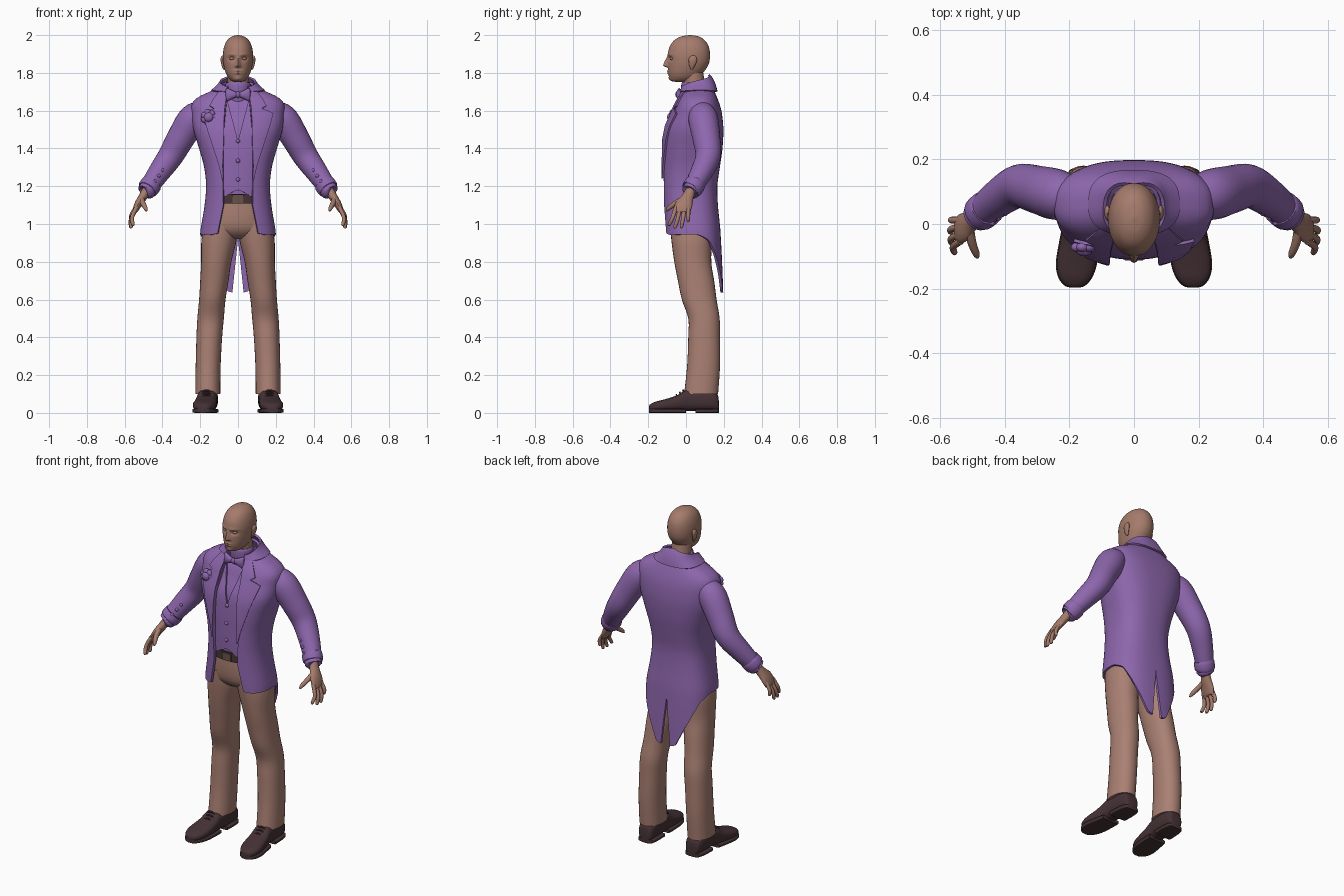
import bpy, bmesh, math
from mathutils import Vector as V

EXP = 2.6  # squareness of the body sections


def colour(name, rgb):
    m = bpy.data.materials.new(name)
    m.diffuse_color = (*rgb, 1)
    return m


PURPLE = colour("purple cloth", (0.27, 0.135, 0.42))
TAN = colour("tan trousers", (0.40, 0.215, 0.17))
SKIN = colour("skin", (0.38, 0.20, 0.15))
DARK = colour("dark leather", (0.06, 0.032, 0.036))
BUCKLE = colour("buckle bronze", (0.14, 0.085, 0.065))


def refine(rows, k=5):
    """Smooth rows of numbers with a Catmull-Rom curve."""
    out, last = [], len(rows) - 1
    for i in range(last):
        p = [rows[max(0, min(last, i + j))] for j in (-1, 0, 1, 2)]
        for s in range(k):
            t = s / k
            out.append([0.5 * (2*b + (c-a)*t + (2*a-5*b+4*c-d)*t*t + (3*b-a-3*c+d)*t**3)
                        for a, b, c, d in zip(*p)])
    return out + [list(rows[-1])]


def look(rows, t):
    """Linear lookup of a table keyed by its first column."""
    rows = sorted(rows)
    if t <= rows[0][0]:
        return rows[0][1:]
    for p, q in zip(rows, rows[1:]):
        if t <= q[0]:
            f = (t - p[0]) / max(1e-9, q[0] - p[0])
            return [a + (b - a) * f for a, b in zip(p[1:], q[1:])]
    return rows[-1][1:]


def build(name, grid, mat, closed=True, mirror=False, thick=0.0):
    """Skin a grid of points, capping the ends of closed sections."""
    bm = bmesh.new()
    g = [[bm.verts.new(p) for p in row] for row in grid]
    n = len(g[0])
    for r, s in zip(g, g[1:]):
        for j in range(n if closed else n - 1):
            k = (j + 1) % n
            bm.faces.new((r[j], r[k], s[k], s[j]))
    if closed:
        bm.faces.new(g[0])
        bm.faces.new(g[-1])
    bmesh.ops.recalc_face_normals(bm, faces=bm.faces[:])
    me = bpy.data.meshes.new(name)
    bm.to_mesh(me)
    bm.free()
    me.materials.append(mat)
    ob = bpy.data.objects.new(name, me)
    bpy.context.collection.objects.link(ob)
    if mirror:
        ob.modifiers.new("mirror", "MIRROR")
    if thick:
        s = ob.modifiers.new("thickness", "SOLIDIFY")
        s.thickness, s.offset = thick, 0
    return ob


def ring(c, a, b, e=2.0, n=32):
    pw = lambda v: math.copysign(abs(v) ** (2 / e), v)
    return [c + a * pw(math.cos(t)) + b * pw(math.sin(t))
            for t in (2 * math.pi * i / n for i in range(n))]


def stack(name, rows, mat, e=2.0, mirror=False, k=5, n=32):
    """Horizontal sections: z, centre x, half width, front y, back y."""
    return build(name, [ring(V((x, (f + b) / 2, z)), V((w, 0, 0)), V((0, (b - f) / 2, 0)), e, n)
                        for z, x, w, f, b in refine(rows, k)], mat, mirror=mirror)


def tube(name, rows, mat, ref=(0, 1, 0), mirror=True, k=5, n=20):
    """Path points x, y, z with radius along ref and across it."""
    rows = refine([r if len(r) == 5 else (*r, r[3]) for r in rows], k)
    pts, grid = [V(r[:3]) for r in rows], []
    for i, r in enumerate(rows):
        t = (pts[min(i + 1, len(pts) - 1)] - pts[max(i - 1, 0)]).normalized()
        a = (V(ref) - t * V(ref).dot(t)).normalized()
        grid.append(ring(pts[i], a * r[3], t.cross(a) * r[4], 2, n))
    return build(name, grid, mat, mirror=mirror)


def ball(name, c, s, mat, mirror=False):
    rows = [(math.cos(t), max(0.02, math.sin(t))) for t in (math.pi * i / 12 for i in range(13))]
    return build(name, [ring(V((c[0], c[1], c[2] + s[2] * h)), V((s[0] * r, 0, 0)),
                             V((0, s[1] * r, 0)), 2, 16) for h, r in rows], mat, mirror=mirror)


def shell(name, rows, edge, slit, top, hem, inset=0.0, thick=0.014, nu=36, nv=46):
    """Garment half from front edge (u=0) to back centre (u=1), mirrored."""
    rows, grid = refine(rows), []
    for j in range(nv + 1):
        line = []
        for i in range(nu + 1):
            u = i / nu
            zt, zh = look(top, u)[0], look(hem, u)[0]
            z = zt + (zh - zt) * j / nv
            w, f, b = look(rows, z)
            w, f, b = w - inset, f + inset, b - inset
            t0 = math.asin(min(1, look(edge, z)[0] / w) ** (EXP / 2))
            t1 = math.pi - math.asin(min(1, look(slit, z)[0] / w) ** (EXP / 2))
            t = t0 + (t1 - t0) * u
            c = math.cos(t)
            line.append((w * max(0, math.sin(t)) ** (2 / EXP),
                         (f + b) / 2 - (b - f) / 2 * math.copysign(abs(c) ** (2 / EXP), c), z))
        grid.append(line)
    return build(name, grid, PURPLE, closed=False, mirror=True, thick=thick)


# Tailcoat body: z, half width, front y, back y
COAT = [(1.755, .07, .01, .13), (1.725, .095, -.005, .14), (1.70, .14, -.015, .15),
        (1.665, .215, -.035, .165), (1.63, .245, -.055, .178), (1.58, .245, -.075, .19),
        (1.50, .235, -.11, .197), (1.40, .205, -.122, .192), (1.30, .178, -.125, .178),
        (1.20, .168, -.125, .165), (1.10, .176, -.122, .168), (1.00, .192, -.118, .178),
        (.95, .199, -.116, .182), (.80, .206, -.115, .19), (.63, .207, -.115, .197)]
NONE = [(0, 0)]
shell("tailcoat", COAT, [(.93, .11), (1.1, .076), (1.3, .08), (1.5, .075), (1.7, .055), (1.75, .045)],
      [(.64, .03), (.92, 0)], [(0, 1.72), (.5, 1.745), (1, 1.755)],
      [(0, .95), (.1, .942), (.45, .945), (.6, .915), (.72, .84), (.85, .74), (.95, .645), (1, .638)],
      inset=.006)
shell("waistcoat", COAT, [(1.44, 0), (1.66, .058)], NONE, [(0, 1.68)],
      [(0, 1.18), (.12, 1.145), (.3, 1.15)], inset=.02, thick=.01)
stack("shirt", [(z, 0, w - .028, f + .03, b - .028) for z, w, f, b in COAT[:11]], PURPLE, EXP)
shell("coat_collar", [(1.80, .064, 0, .112), (1.77, .082, -.012, .136), (1.735, .105, -.022, .152),
                      (1.69, .155, -.032, .164)], [(1.69, .06), (1.8, .045)], NONE,
      [(0, 1.725), (.5, 1.765), (1, 1.79)], [(0, 1.70), (.5, 1.705), (1, 1.70)], nv=10, thick=.012)

# Notched lapels laid over the chest
body = refine(COAT)


def front_y(x, z):
    w, f, b = look(body, z)
    return (f + b) / 2 - (b - f) / 2 * (1 - min(1, x / w) ** EXP) ** (1 / EXP)


lapel = []
LAPEL = [(1.24, .078, .084), (1.31, .08, .10), (1.45, .075, .145), (1.52, .074, .168),
         (1.585, .072, .186), (1.60, .07, .155), (1.61, .07, .125), (1.625, .068, .15),
         (1.66, .062, .13), (1.70, .055, .10), (1.725, .05, .08)]
for z, a, b in LAPEL:
    lapel.append([(x, front_y(x, z) - .007, z) for x in (a + (b - a) * i / 8 for i in range(9))])
build("lapel", lapel, PURPLE, closed=False, mirror=True, thick=.01)

# Sleeves, cuffs and buttons
tube("sleeve", [(.17, .08, 1.60, .055), (.235, .09, 1.56, .078), (.30, .107, 1.46, .074),
                (.357, .117, 1.36, .067), (.42, .08, 1.27, .058), (.475, .035, 1.19, .048)], PURPLE, n=28)
tube("cuff", [(.455, .05, 1.217, .045), (.457, .049, 1.214, .056), (.478, .031, 1.184, .055),
              (.481, .028, 1.18, .044)], PURPLE, n=28, k=3)
tube("shirt_cuff", [(.475, .034, 1.188, .046), (.488, .022, 1.169, .047), (.491, .02, 1.166, .03)],
     PURPLE, n=28, k=3)
for x, y, z in ((.40, .034, 1.285), (.42, .02, 1.255), (.44, .004, 1.225)):
    ball("sleeve_button", (x, y, z), (.01, .01, .01), PURPLE, True)
for z in (1.44, 1.335, 1.235):
    ball("waistcoat_button", (0, front_y(0, z) + .014, z), (.011, .008, .011), PURPLE)

# Shirt collar, bow tie and flower
tube("shirt_collar", [(0, .05, 1.66, .066), (0, .042, 1.71, .067), (0, .04, 1.745, .064),
                      (0, .04, 1.748, .055)], PURPLE, mirror=False, n=32)
tube("bow_loop", [(.004, -.04, 1.685, .010, .012), (.03, -.04, 1.685, .014, .022),
                  (.055, -.036, 1.685, .014, .034), (.064, -.034, 1.685, .006, .03)], PURPLE)
ball("bow_knot", (0, -.043, 1.685), (.014, .014, .017), PURPLE)
FX, FZ = -.155, 1.565
FY = front_y(-FX, FZ) - .008
ball("flower_centre", (FX, FY - .008, FZ), (.026, .02, .026), PURPLE)
for i in range(7):
    a = math.tau * i / 7
    ball("flower_petal", (FX + .024 * math.cos(a), FY, FZ + .024 * math.sin(a)), (.019, .015, .019), PURPLE)

# Trousers and belt
stack("trouser_seat", [(1.15, 0, .15, -.096, .13), (1.05, 0, .165, -.098, .14), (.98, 0, .172, -.088, .142),
                       (.94, 0, .14, -.06, .125), (.92, 0, .07, -.02, .08)], TAN, 2.3)
LEG = [(1.02, .085, .03, .085, .115), (.92, .10, .03, .093, .108), (.80, .115, .036, .08, .098),
       (.70, .125, .053, .075, .096), (.60, .136, .07, .07, .092), (.50, .145, .095, .07, .083),
       (.40, .152, .096, .068, .084), (.25, .158, .093, .066, .087), (.10, .16, .08, .066, .09)]
stack("trouser_leg", [(z, x, w, y - d, y + d) for z, x, y, w, d in LEG], TAN, 2.15, True)
stack("belt", [(1.158, 0, .152, -.104, .134), (1.108, 0, .158, -.106, .138)], DARK, 2.3, k=1, n=48)
stack("belt_buckle", [(1.155, 0, .03, -.113, -.095), (1.112, 0, .03, -.113, -.095)], BUCKLE, 8, k=1)

# Shoes with soles and heels: y, centre x, half width, height
SHOE = [(.174, .155, .02, .06), (.165, .156, .042, .10), (.12, .158, .052, .128), (.05, .16, .053, .13),
        (0, .165, .053, .122), (-.05, .17, .058, .092), (-.12, .178, .061, .07), (-.165, .182, .05, .058),
        (-.19, .183, .03, .045), (-.197, .183, .012, .034)]
build("shoe", [ring(V((x, y, .01 + h / 2 - .005)), V((w, 0, 0)), V((0, 0, h / 2 - .005)), 2.6)
               for y, x, w, h in refine(SHOE)], DARK, mirror=True)
for name, rows in (("sole", SHOE[4:]), ("heel", SHOE[:4])):
    build(name, [ring(V((x, y, .011)), V((w + .003, 0, 0)), V((0, 0, .011)), 6)
                 for y, x, w, h in refine(rows)], DARK, mirror=True)
for y, z in ((-.012, .118), (-.03, .106), (-.048, .093)):
    tube("shoelace", [(.145, y, z - .006, .004), (.167, y - .003, z + .002, .005), (.19, y, z - .006, .004)],
         DARK, n=8)

# Head with a face shaped from soft bumps
head = stack("head", [(2.0, 0, .006, .014, .026), (1.992, 0, .034, -.028, .07), (1.972, 0, .058, -.063, .1),
                      (1.94, 0, .073, -.086, .12), (1.90, 0, .08, -.096, .127), (1.86, 0, .079, -.096, .124),
                      (1.83, 0, .074, -.096, .112), (1.80, 0, .065, -.094, .09), (1.775, 0, .052, -.088, .07),
                      (1.758, 0, .034, -.078, .04), (1.752, 0, .012, -.05, .005)], SKIN, 2.1, k=9, n=96)
bump = lambda d, s: math.exp(-(d / s) ** 2)
for v in head.data.vertices:
    x, y, z = v.co
    if y < -.03:
        nose = look([(1.826, 0), (1.838, .026), (1.862, .017), (1.89, 0)], z)[0]
        v.co.y += (.013 * bump(abs(x) - .032, .017) * bump(z - 1.876, .012)
                   - nose * bump(x, .008 + .25 * max(0, 1.87 - z) * .6)
                   - .004 * bump(z - 1.897, .008) * bump(abs(x) - .03, .022)
                   - .005 * bump(x, .019) * (bump(z - 1.809, .005) + bump(z - 1.797, .005))
                   - .005 * bump(x, .018) * bump(z - 1.769, .010))
ball("eye", (.032, -.072, 1.876), (.014, .014, .009), SKIN, True)
tube("ear", [(.072, .03, 1.82, .006, .006), (.079, .032, 1.84, .016, .008), (.083, .036, 1.868, .022, .009),
             (.081, .036, 1.884, .017, .008), (.078, .034, 1.891, .005, .004)], SKIN)
tube("neck", [(0, .055, 1.66, .06), (0, .045, 1.73, .057), (0, .033, 1.81, .056)], SKIN, mirror=False, n=32)

# Hands with fingers and thumb
tube("hand", [(.478, .03, 1.19, .026, .023), (.503, .01, 1.145, .031, .023), (.528, -.01, 1.105, .045, .02),
              (.545, -.02, 1.07, .043, .014), (.549, -.021, 1.06, .034, .007)], SKIN)
for name, y0, z0, x1, y1, z1 in (("index_finger", -.053, 1.08, .556, -.088, .99),
                                 ("middle_finger", -.031, 1.075, .566, -.058, .977),
                                 ("ring_finger", -.008, 1.075, .568, -.024, .978),
                                 ("little_finger", .012, 1.083, .564, .012, 1.012)):
    tube(name, [(.537, y0, z0 + .01, .011), ((.565 + x1) / 2, (y0 + y1) / 2, (z0 + z1) / 2, .0105),
                (x1, y1, z1 + .008, .009), (x1 - .001, y1 - .001, z1, .003)], SKIN, n=12)
tube("thumb", [(.512, -.008, 1.135, .016), (.503, -.055, 1.11, .014), (.489, -.092, 1.083, .011),
               (.484, -.104, 1.068, .004)], SKIN, ref=(1, 0, 0), n=12)

# Bake modifiers, then smooth with sharp edges kept
bpy.ops.object.select_all(action="SELECT")
bpy.context.view_layer.objects.active = head
bpy.ops.object.convert(target="MESH")
bpy.ops.object.shade_smooth_by_angle(angle=math.radians(40))
